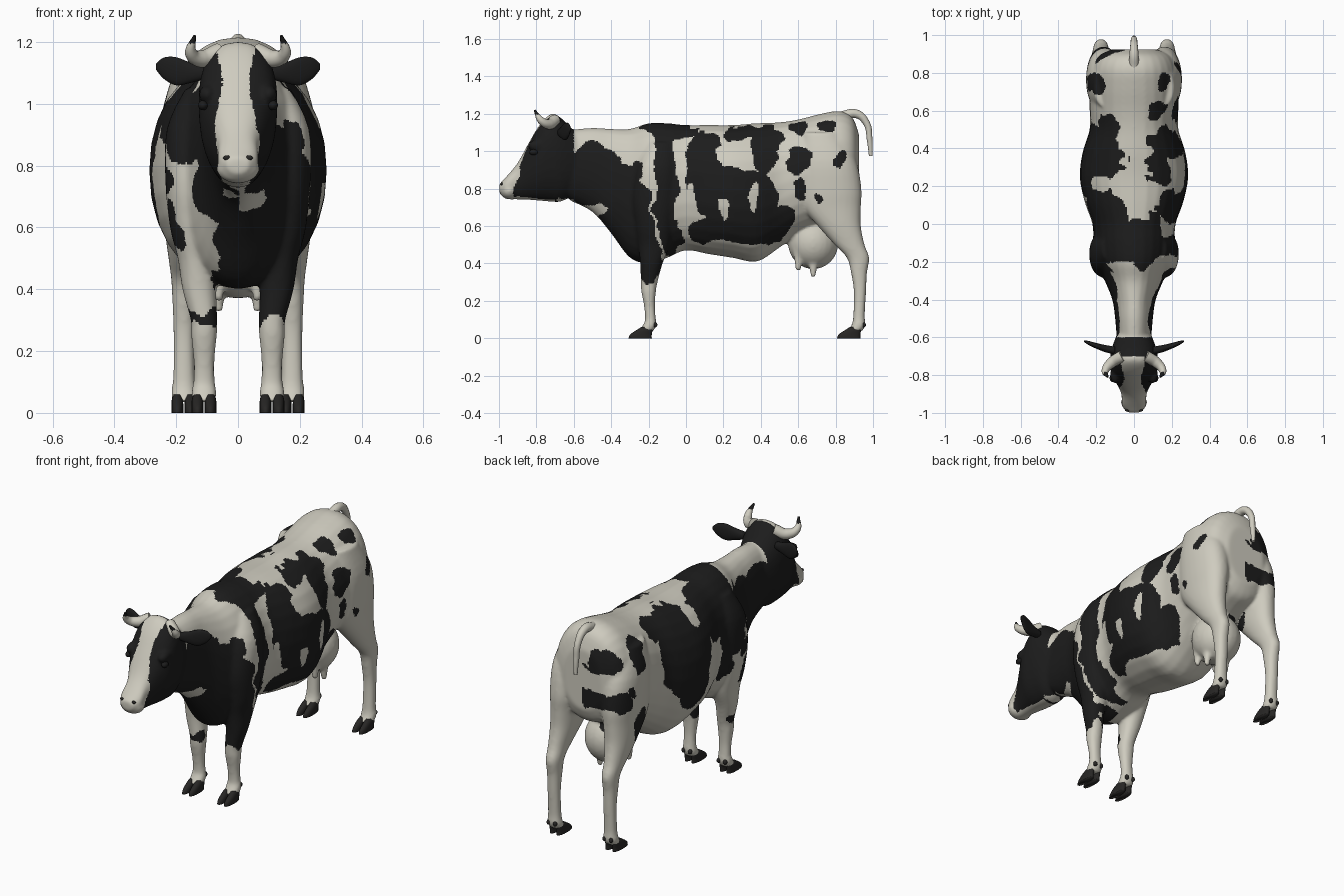
import bpy, math
from mathutils import Vector, noise

cube = bpy.data.objects.get("Cube")
if cube:
    bpy.data.objects.remove(cube)


def material(name, rgb):
    m = bpy.data.materials.new(name)
    m.use_nodes = True
    m.diffuse_color = (*rgb, 1)
    m.node_tree.nodes["Principled BSDF"].inputs["Base Color"].default_value = (*rgb, 1)
    return m


WHITE = material("cream white", (0.62, 0.60, 0.52))
BLACK = material("coat black", (0.012, 0.012, 0.012))
HOOF = material("hoof dark", (0.02, 0.019, 0.018))


def add_object(name, mesh, *mats):
    obj = bpy.data.objects.new(name, mesh)
    bpy.context.collection.objects.link(obj)
    for m in mats:
        mesh.materials.append(m)
    for p in mesh.polygons:
        p.use_smooth = True
    return obj


def spline(rows, steps):
    """Smooth curve through the rows of section values."""
    rows = [Vector(r) for r in rows]
    out = []
    for i in range(len(rows) - 1):
        a, b, c, d = (rows[min(max(j, 0), len(rows) - 1)] for j in range(i - 1, i + 3))
        for k in range(steps):
            t = k / steps
            out.append(b + (c - a) * (t / 2) + (a * 2 - b * 5 + c * 4 - d) * (t * t / 2)
                       + (b * 3 - a - c * 3 + d) * (t ** 3 / 2))
    return out + [rows[-1]]


def loft(name, rows, axis, mats, steps=4, sides=28, power=2.2, taper=0):
    """Closed tube; rows hold centre x, y, z and the two half sizes."""
    u, v = {"X": (1, 2), "Y": (0, 2), "Z": (0, 1)}[axis]
    verts, faces = [], []
    rings = spline(rows, steps)
    for r in rings:
        for k in range(sides):
            a = math.tau * k / sides
            c, s = math.cos(a), math.sin(a)
            p = [r[0], r[1], r[2]]
            p[u] += math.copysign(abs(c) ** (2 / power), c) * r[3] * (1 + taper * s)
            p[v] += math.copysign(abs(s) ** (2 / power), s) * r[4]
            verts.append(p)
    for i in range(len(rings) - 1):
        for k in range(sides):
            n = (k + 1) % sides
            faces.append((i * sides + k, i * sides + n, (i + 1) * sides + n, (i + 1) * sides + k))
    faces.append(tuple(reversed(range(sides))))
    faces.append(tuple(range(len(verts) - sides, len(verts))))
    mesh = bpy.data.meshes.new(name)
    mesh.from_pydata(verts, [], faces)
    # consistent outward faces
    import bmesh
    bm = bmesh.new()
    bm.from_mesh(mesh)
    bmesh.ops.recalc_face_normals(bm, faces=bm.faces)
    bm.to_mesh(mesh)
    bm.free()
    return add_object(name, mesh, *mats)


def ball(name, pos, size, mat):
    bpy.ops.mesh.primitive_uv_sphere_add(segments=24, ring_count=16, location=pos)
    obj = bpy.context.object
    obj.name, obj.scale = name, size
    obj.data.materials.append(mat)
    bpy.ops.object.shade_smooth()
    return obj


def tube(name, points, radii, mats):
    curve = bpy.data.curves.new(name, "CURVE")
    curve.dimensions, curve.bevel_depth, curve.bevel_resolution = "3D", 1, 4
    curve.use_fill_caps = True
    s = curve.splines.new("BEZIER")
    s.bezier_points.add(len(points) - 1)
    for bp, p, r in zip(s.bezier_points, points, radii):
        bp.co, bp.radius = p, r
        bp.handle_left_type = bp.handle_right_type = "AUTO"
    tmp = bpy.data.objects.new(name + "_path", curve)
    bpy.context.collection.objects.link(tmp)
    bpy.context.view_layer.update()
    mesh = bpy.data.meshes.new_from_object(tmp.evaluated_get(bpy.context.evaluated_depsgraph_get()))
    bpy.data.objects.remove(tmp)
    mesh.materials.clear()
    return add_object(name, mesh, *mats)


# Trunk and neck: y, centre z, half width, half height
trunk = [(-.62, .925, .09, .19), (-.5, .9, .1, .225), (-.4, .84, .115, .28), (-.3, .775, .155, .345),
         (-.2, .775, .2, .375), (-.1, .79, .215, .36), (0, .805, .22, .335), (.12, .795, .262, .345),
         (.25, .785, .287, .355), (.38, .78, .272, .37), (.5, .82, .235, .335), (.6, .86, .235, .31),
         (.72, .9, .235, .3), (.82, .93, .225, .285), (.89, .93, .19, .25), (.925, .92, .12, .17)]
head = [(-.998, .8, .035, .025), (-.96, .805, .064, .06), (-.9, .84, .066, .098), (-.84, .893, .094, .153),
        (-.78, .94, .122, .205), (-.72, .965, .126, .235), (-.67, .955, .12, .225),
        (-.61, .94, .1, .18), (-.56, .93, .08, .14)]
parts = [loft("body", [(0, *r) for r in trunk], "Y", [], power=2.15),
         loft("head", [(0, *r) for r in head], "Y", [], power=2.3, taper=.14),
         ball("muzzle", (0, -.945, .79), (.07, .05, .048), WHITE),
         ball("udder", (0, .68, .51), (.13, .135, .14), WHITE)]

# Legs: x, y, z, half width, half depth
front_leg = [(.11, -.13, 1.05, .06, .07), (.145, -.15, .92, .085, .11), (.15, -.165, .75, .085, .12),
             (.14, -.17, .6, .08, .1), (.13, -.17, .5, .065, .085), (.125, -.185, .4, .055, .06),
             (.11, -.197, .3, .043, .045), (.11, -.2, .25, .042, .039), (.11, -.195, .17, .034, .029),
             (.11, -.19, .1, .035, .029), (.11, -.195, .07, .041, .036), (.11, -.215, .035, .038, .04)]
hind_leg = [(.13, .72, 1.1, .08, .11), (.155, .755, .95, .095, .155), (.16, .77, .8, .092, .168),
            (.165, .78, .7, .08, .155), (.17, .82, .6, .068, .115), (.175, .875, .5, .05, .08),
            (.175, .92, .43, .041, .06), (.175, .925, .35, .037, .043), (.175, .93, .25, .034, .033),
            (.175, .925, .12, .035, .031), (.175, .922, .07, .041, .037), (.175, .9, .035, .038, .04)]
for s in (1, -1):
    side = "left" if s > 0 else "right"
    for label, leg in (("front", front_leg), ("hind", hind_leg)):
        parts.append(loft("leg", [(s * r[0], *r[1:]) for r in leg], "Z", []))
        x, y = leg[-1][0] * s, leg[-1][1]
        # Cloven hooves and dewclaws
        for k in (-1, 1):
            cx = x + k * .021
            rows = [(cx, y - .03, 0, .019, .062), (cx, y - .026, .02, .019, .058),
                    (cx, y - .006, .045, .018, .042), (cx, y + .004, .06, .012, .028)]
            loft(f"{label}_{side}_hoof", rows, "Z", [HOOF], sides=16)
            ball(f"{label}_{side}_dewclaw", (x + k * .02, y + .05, .072), (.011, .012, .014), HOOF)
    for y, tip in ((.6, .36), (.68, .325)):
        parts.append(loft("teat", [(s * .06, y, tip + .12, .03, .03), (s * .062, y, tip + .05, .02, .02),
                                   (s * .063, y, tip, .013, .013)], "Z", []))
    # Brow, eye, ear, horn
    parts.append(ball("brow", (s * .1, -.8, 1.03), (.027, .045, .03), WHITE))
    ball(f"{side}_eye", (s * .113, -.815, .995), (.016, .022, .016), BLACK)
    ball(f"{side}_nostril", (s * .036, -.985, .825), (.012, .008, .008), HOOF)
    ear = [(.1, -.67, 1.1, .02, .02), (.15, -.66, 1.1, .019, .032), (.2, -.645, 1.105, .015, .046),
           (.24, -.63, 1.115, .011, .035), (.265, -.62, 1.12, .004, .01)]
    loft(f"{side}_ear", [(s * r[0], *r[1:]) for r in ear], "X", [BLACK], sides=18)
    horn = tube(f"{side}_horn", [(s * .06, -.7, 1.165), (s * .12, -.735, 1.145), (s * .152, -.775, 1.165),
                                 (s * .14, -.81, 1.22)], (.032, .028, .02, .005), [WHITE, BLACK])
    for p in horn.data.polygons:
        p.material_index = int(p.center.z > 1.195)
tube("tail", [(0, .83, 1.185), (0, .91, 1.2), (0, .965, 1.15), (0, .982, 1.06), (0, .988, .975)],
     (.028, .023, .018, .015, .01), [WHITE])

# Fuse the parts into one skin
bpy.ops.object.select_all(action="DESELECT")
for o in parts:
    o.select_set(True)
bpy.context.view_layer.objects.active = parts[0]
bpy.ops.object.join()
skin = bpy.context.object
remesh = skin.modifiers.new("fuse", "REMESH")
remesh.mode, remesh.voxel_size = "VOXEL", .0085
soften = skin.modifiers.new("soften", "SMOOTH")
soften.factor, soften.iterations = .5, 10
bpy.context.view_layer.update()
mesh = bpy.data.meshes.new_from_object(skin.evaluated_get(bpy.context.evaluated_depsgraph_get()))
bpy.data.objects.remove(skin)
mesh.materials.clear()
add_object("cow_skin", mesh, WHITE, BLACK)

# Coat patches on each flank: y, z, half length, half height
left_black = [(-.5, .88, .17, .16), (-.38, .72, .15, .22), (-.28, .62, .11, .22), (-.2, .42, .06, .15),
              (-.28, .9, .045, .05), (-.11, .85, .06, .34), (-.08, 1.12, .16, .05), (-.08, .53, .06, .1),
              (.1, .98, .1, .13), (.15, .8, .16, .14), (.3, .72, .2, .18), (.36, .58, .18, .09),
              (.12, .57, .1, .07), (.42, .98, .07, .11), (.3, 1.09, .12, .04), (.45, 1.08, .07, .06),
              (.6, .95, .075, .08), (.61, .8, .035, .06), (.52, .64, .05, .07), (.61, 1.13, .05, .035),
              (.75, 1.13, .04, .035), (.83, .96, .035, .05), (.71, .76, .02, .035)]
left_white = [(.23, .99, .075, .07), (.02, .72, .035, .11), (.2, .68, .025, .06), (.36, .76, .025, .09),
              (-.52, .68, .1, .04)]
right_black = [(-.5, .88, .15, .17), (-.42, .72, .1, .1), (-.3, .95, .12, .14), (-.1, .95, .13, .2),
               (-.2, .74, .05, .05), (-.22, .6, .045, .07), (-.05, .7, .05, .1), (-.2, .32, .03, .03),
               (.05, 1.02, .15, .13), (.35, .92, .19, .23), (.3, .72, .11, .12), (.5, 1.09, .08, .05),
               (.75, 1.05, .06, .09), (.75, .67, .05, .1), (.91, 1.04, .05, .06), (.9, .83, .05, .05),
               (.84, .88, .025, .03)]
right_white = [(.12, .84, .05, .06), (.2, 1.06, .05, .05)]


def inside(patches, y, z):
    return any(((y - a) / c) ** 2 + ((z - b) / d) ** 2 < 1 for a, b, c, d in patches)


def is_black(p, normal):
    q = p + noise.noise_vector(p * 9) * .035 + noise.noise_vector(p * 28) * .012
    x, y, z = q
    if p.y < -.6 and p.z > .7:                      # face blaze and muzzle
        blaze = p.y < -.7 and abs(p.x + .008) < .055 + .012 * math.sin(p.z * 22)
        return not blaze and p.y > -.905 + .02 * math.sin(p.z * 30) and not (z < .75 and y > -.68)
    if -.62 < y < -.26 and z > 1.04:                # pale crest
        return False
    if -.2 < y < .02 and z > 1.09:                  # withers saddle
        return True
    if y > .02 and z > 1 and abs(x - .015) < .055:  # pale spine
        return False
    if y < -.2 and .38 < z < .64 and abs(x) < .07:  # brisket
        return True
    if normal.z < -.75 and y > -.05:                # pale belly
        return False
    dark, pale = (left_black, left_white) if p.x > 0 else (right_black, right_white)
    return inside(dark, y, z) and not inside(pale, y, z)


for p in mesh.polygons:
    p.material_index = int(is_black(p.center.copy(), p.normal))
